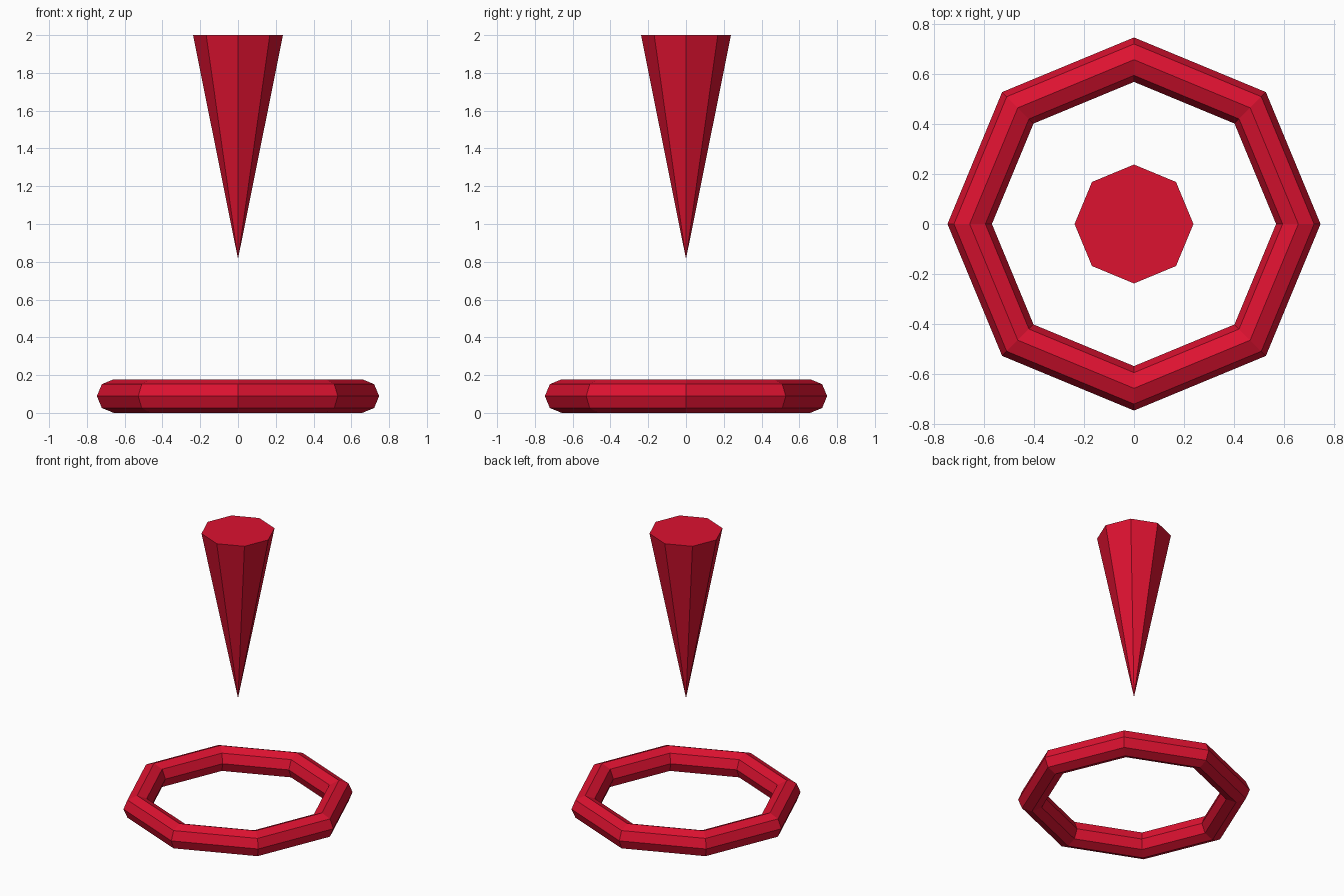
import bpy
import math

if "Cube" in bpy.data.objects:
    bpy.data.objects.remove(bpy.data.objects["Cube"])

SIDES = 8
RING_R, TUBE_R = 0.658, 0.089
TIP_Z, TOP_Z, SPIKE_R = 0.815, 2.0, 0.238

red = bpy.data.materials.new("red")
red.diffuse_color = (0.72, 0.006, 0.03, 1)
red.use_nodes = True
red.node_tree.nodes["Principled BSDF"].inputs["Base Color"].default_value = red.diffuse_color


def finish(name):
    obj = bpy.context.object
    obj.name = name
    obj.data.materials.append(red)


# Octagonal ring with an eight-sided tube, lying on the floor
bpy.ops.mesh.primitive_torus_add(major_segments=SIDES, minor_segments=SIDES,
                                 major_radius=RING_R, minor_radius=TUBE_R,
                                 location=(0, 0, TUBE_R))
finish("ground_ring")

# Eight-sided spike pointing down at the ring centre, capped on top
bpy.ops.mesh.primitive_cone_add(vertices=SIDES, radius1=0, radius2=SPIKE_R,
                                depth=TOP_Z - TIP_Z,
                                location=(0, 0, (TOP_Z + TIP_Z) / 2))
finish("pointer_spike")
